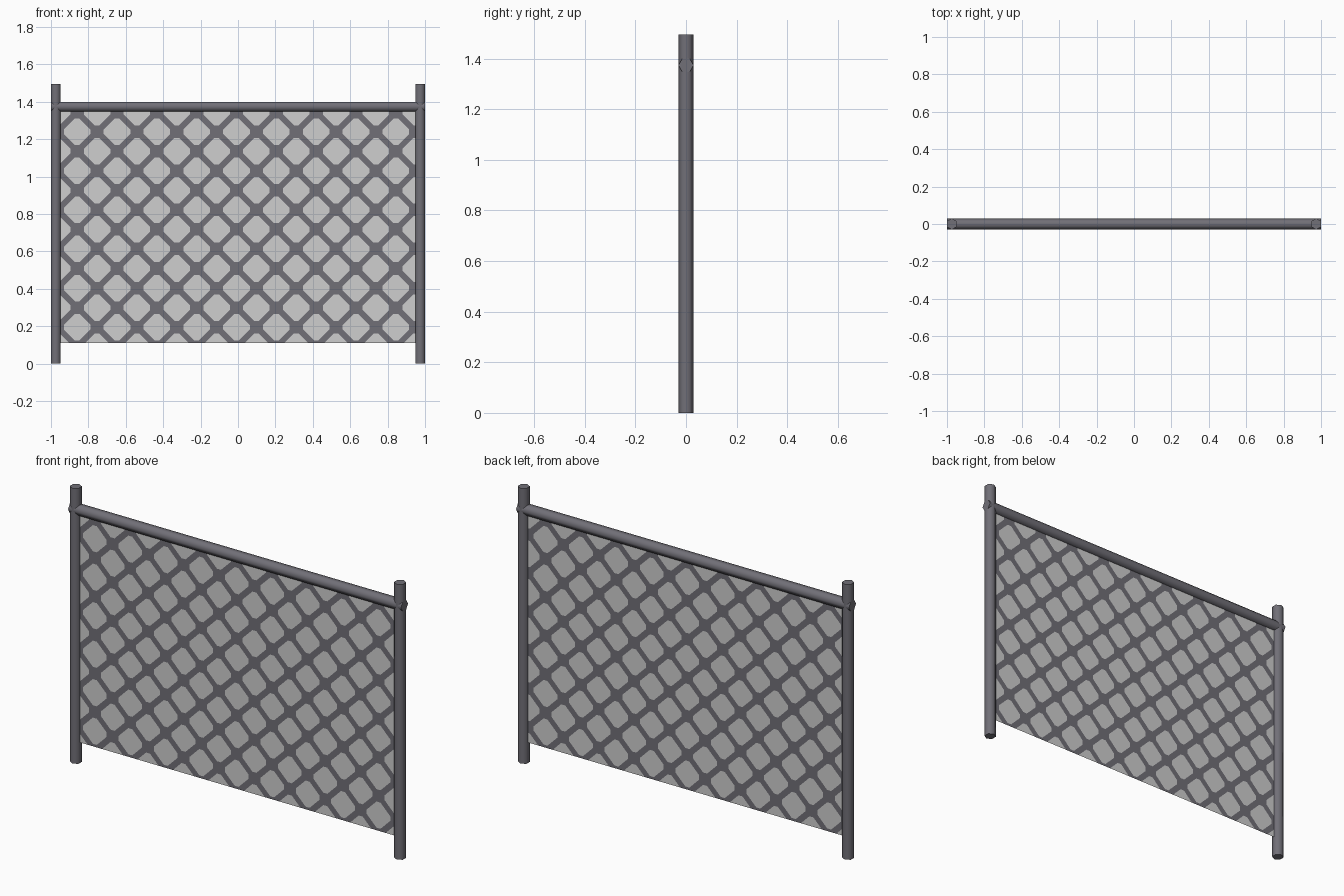
import bpy, bmesh, math
from mathutils import Vector

if "Cube" in bpy.data.objects:
    bpy.data.objects.remove(bpy.data.objects["Cube"])


def material(name, rgb):
    m = bpy.data.materials.new(name)
    m.diffuse_color = (*rgb, 1)
    m.use_nodes = True
    m.node_tree.nodes["Principled BSDF"].inputs["Base Color"].default_value = m.diffuse_color
    return m


steel = material("grey steel", (0.165, 0.16, 0.185))
pale = material("pale grey", (0.62, 0.62, 0.62))


# Six-sided tubes for posts and rail, ridges facing front and back
def tube(name, length, loc, rot):
    bpy.ops.mesh.primitive_cylinder_add(vertices=6, radius=0.03, depth=length,
                                        location=loc, rotation=rot)
    o = bpy.context.object
    o.name = name
    o.data.materials.append(steel)
    bpy.ops.object.shade_smooth_by_angle(angle=math.radians(65))


for side, name in ((-1, "left_post"), (1, "right_post")):
    tube(name, 1.495, (side * 0.974, 0, 0.7475), (0, 0, 0))
tube("top_rail", 2.0, (0, 0, 1.374), (0, math.pi / 2, 0))

# Mesh panel: diamond tiles, each a pale truncated diamond with a steel border
PX, PZ = 0.213, 0.209      # lattice period
SUM, CAP = 0.083, 0.071    # cell size along diagonals and axes
X0, Z0 = -0.008, 1.24      # centre of a reference cell
bm = bmesh.new()


def tile(cx, cz):
    def vert(x, z):
        return bm.verts.new((cx + x, 0, cz + z))
    t = SUM - CAP
    inner = [vert(x, z) for x, z in ((CAP, -t), (CAP, t), (t, CAP), (-t, CAP),
                                     (-CAP, t), (-CAP, -t), (-t, -CAP), (t, -CAP))]
    outer = [vert(x, z) for x, z in ((PX / 2, 0), (0, PZ / 2),
                                     (-PX / 2, 0), (0, -PZ / 2))]
    bm.faces.new(inner).material_index = 1
    for k in range(4):
        a, b, c = inner[2 * k], inner[2 * k + 1], inner[(2 * k + 2) % 8]
        bm.faces.new((a, outer[k], b))
        bm.faces.new((b, outer[k], outer[(k + 1) % 4], c))


for i in range(-11, 12):
    for j in range(-13, 4):
        if (i + j) % 2 == 0:
            tile(X0 + i * PX / 2, Z0 + j * PZ / 2)
bmesh.ops.remove_doubles(bm, verts=bm.verts, dist=1e-4)

# Trim the panel to its rectangle
for co, no in (((0.97, 0, 0), (1, 0, 0)), ((-0.97, 0, 0), (-1, 0, 0)),
               ((0, 0, 1.374), (0, 0, 1)), ((0, 0, 0.11), (0, 0, -1))):
    bmesh.ops.bisect_plane(bm, geom=bm.verts[:] + bm.edges[:] + bm.faces[:],
                           plane_co=Vector(co), plane_no=Vector(no),
                           clear_outer=True)
for f in bm.faces:
    f.normal_update()
    if f.normal.y > 0:
        f.normal_flip()
me = bpy.data.meshes.new("mesh_panel")
bm.to_mesh(me)
bm.free()
me.materials.append(steel)
me.materials.append(pale)
panel = bpy.data.objects.new("mesh_panel", me)
bpy.context.collection.objects.link(panel)
